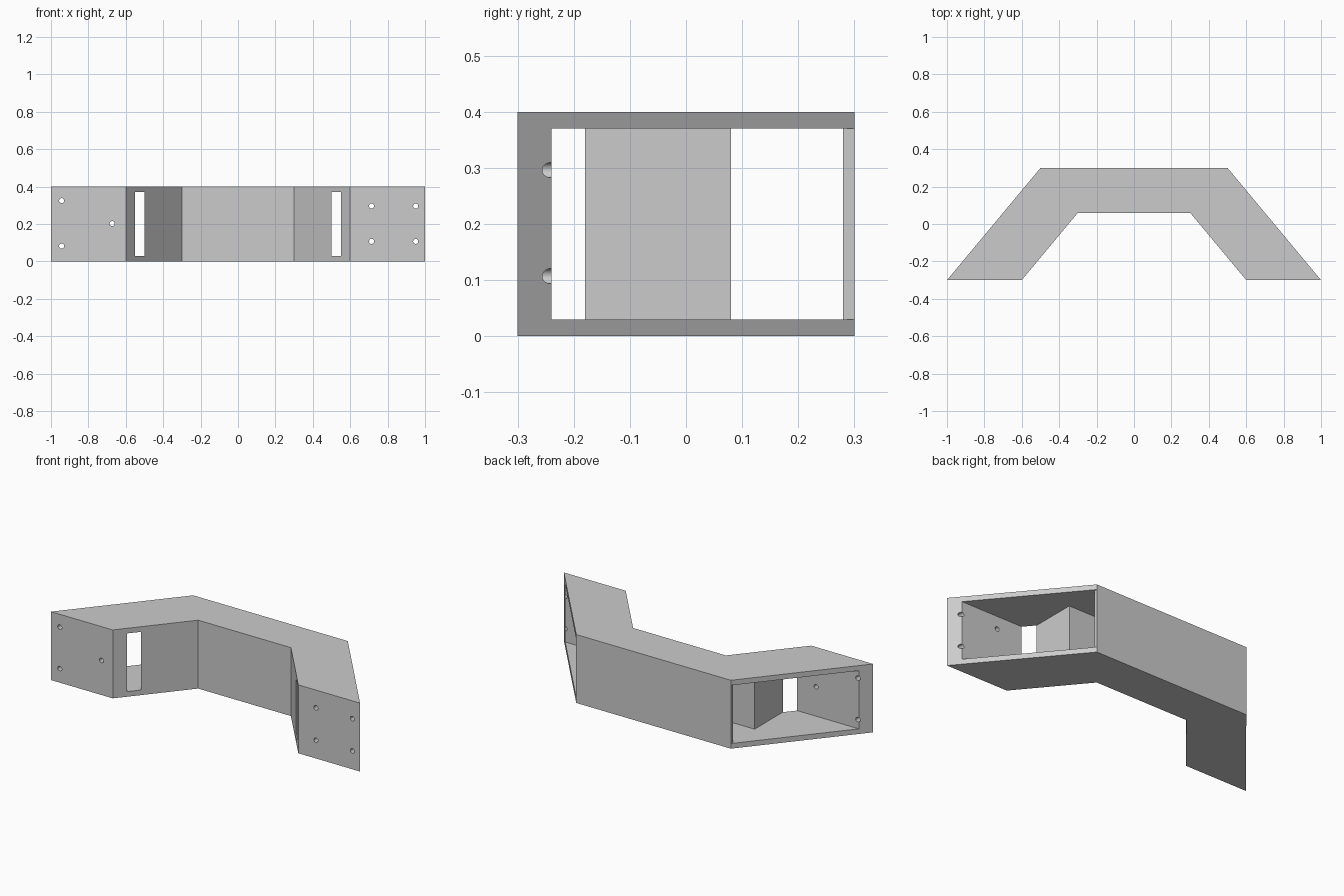
import bpy
import bmesh
from math import radians
from mathutils import Matrix, Vector

cube = bpy.data.objects.get("Cube")
if cube:
    bpy.data.objects.remove(cube, do_unlink=True)

HEIGHT = 0.4
WALL = 0.03

grey = bpy.data.materials.new("plain_grey")
grey.use_nodes = True
grey.diffuse_color = (0.6, 0.6, 0.6, 1)
grey.node_tree.nodes["Principled BSDF"].inputs["Base Color"].default_value = grey.diffuse_color


def finish(name, bm):
    bmesh.ops.recalc_face_normals(bm, faces=bm.faces)
    mesh = bpy.data.meshes.new(name)
    bm.to_mesh(mesh)
    bm.free()
    mesh.materials.append(grey)
    obj = bpy.data.objects.new(name, mesh)
    bpy.context.collection.objects.link(obj)
    return obj


def mirrored_prism(name, half, z0, z1):
    """Extrude a footprint given by its +x half, mirrored to -x."""
    outline = half + [(-x, y) for x, y in reversed(half)]
    bm = bmesh.new()
    face = bm.faces.new([bm.verts.new((x, y, z0)) for x, y in outline])
    new = bmesh.ops.extrude_face_region(bm, geom=[face])["geom"]
    top = [v for v in new if isinstance(v, bmesh.types.BMVert)]
    bmesh.ops.translate(bm, verts=top, vec=Vector((0, 0, z1 - z0)))
    return finish(name, bm)


def cut(target, cutter):
    cutter.hide_render = True
    mod = target.modifiers.new("cut", "BOOLEAN")
    mod.operation = "DIFFERENCE"
    mod.solver = "EXACT"
    mod.object = cutter
    bpy.context.view_layer.objects.active = target
    bpy.ops.object.modifier_apply(modifier=mod.name)
    bpy.data.objects.remove(cutter, do_unlink=True)


# Bent body with slanted ends
body = mirrored_prism("bracket_body",
                      [(0.3, 0.06), (0.6, -0.3), (1, -0.3), (0.5, 0.3)], 0, HEIGHT)

# Hollow channel: open at both ends, breaking through beside each front pad
cavity = mirrored_prism("channel_cutter",
                        [(0.5, 0.08), (0.5, -0.24), (1.2, -0.24),
                         (1.2, 0.4), (0.5, 0.4), (0.5, 0.28)],
                        WALL, HEIGHT - WALL)
cut(body, cavity)

# Screw holes through the front pads
holes = [(x, z) for x in (0.714, 0.95) for z in (0.107, 0.296)]
holes += [(-0.943, 0.082), (-0.943, 0.325), (-0.673, 0.202)]
bm = bmesh.new()
for x, z in holes:
    place = Matrix.Translation((x, -0.27, z)) @ Matrix.Rotation(radians(90), 4, "X")
    bmesh.ops.create_cone(bm, cap_ends=True, segments=32, radius1=0.0135,
                          radius2=0.0135, depth=0.16, matrix=place)
cut(body, finish("screw_hole_cutter", bm))

# Smooth hole walls, sharp body edges
bpy.ops.object.select_all(action="DESELECT")
body.select_set(True)
bpy.context.view_layer.objects.active = body
bpy.ops.object.shade_smooth_by_angle(angle=radians(30))
